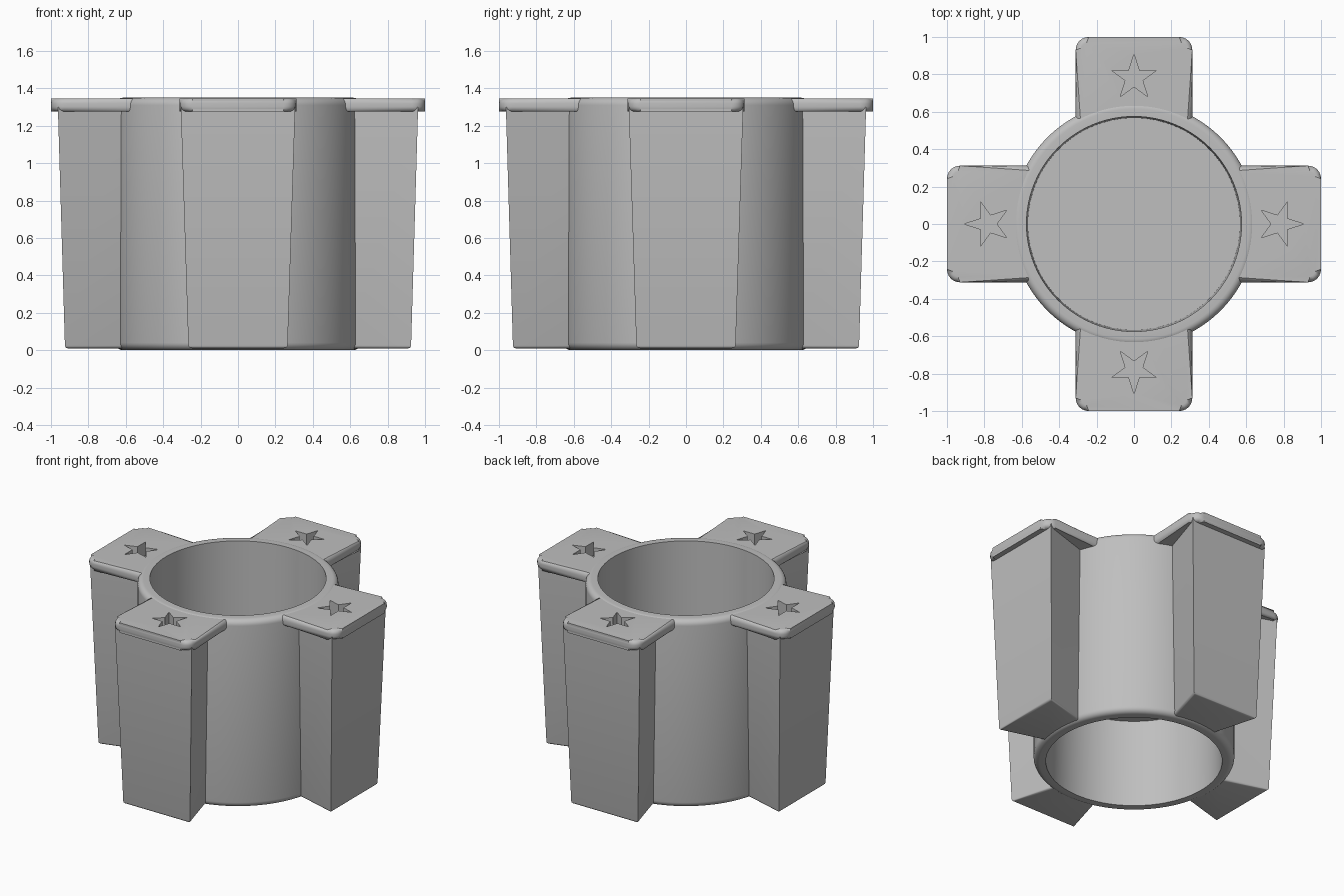
import bpy, bmesh, math
from mathutils import Matrix, Vector

if "Cube" in bpy.data.objects:
    bpy.data.objects.remove(bpy.data.objects["Cube"])

grey = bpy.data.materials.new("mid grey")
grey.use_nodes = True
colour = (0.52, 0.52, 0.52, 1)
grey.diffuse_color = colour
grey.node_tree.nodes["Principled BSDF"].inputs["Base Color"].default_value = colour


def arc(cx, cy, r, start, end, steps):
    """Points on an arc, angles in degrees."""
    angles = [math.radians(start + (end - start) * i / steps) for i in range(steps + 1)]
    return [(cx + r * math.cos(a), cy + r * math.sin(a)) for a in angles]


def make_object(name, bm, turn=0):
    bmesh.ops.recalc_face_normals(bm, faces=bm.faces)
    bm.transform(Matrix.Rotation(turn, 4, 'Z'))
    mesh = bpy.data.meshes.new(name)
    bm.to_mesh(mesh)
    bm.free()
    mesh.materials.append(grey)
    ob = bpy.data.objects.new(name, mesh)
    bpy.context.collection.objects.link(ob)
    return ob


def select_only(ob):
    bpy.ops.object.select_all(action='DESELECT')
    ob.select_set(True)
    bpy.context.view_layer.objects.active = ob


def smooth(ob):
    select_only(ob)
    bpy.ops.object.shade_smooth_by_angle(angle=math.radians(35))


def cut(ob, cutter):
    select_only(ob)
    mod = ob.modifiers.new("star_cut", 'BOOLEAN')
    mod.operation = 'DIFFERENCE'
    mod.solver = 'EXACT'
    mod.object = cutter
    bpy.ops.object.modifier_apply(modifier=mod.name)


def loft(low, z0, high, z1):
    """Closed solid between two outlines with equal point counts."""
    bm = bmesh.new()
    a = [bm.verts.new((x, y, z0)) for x, y in low]
    b = [bm.verts.new((x, y, z1)) for x, y in high]
    bm.faces.new(a)
    bm.faces.new(b)
    for i in range(len(a)):
        j = (i + 1) % len(a)
        bm.faces.new((a[i], a[j], b[j], b[i]))
    return bm


# Round hub: tube with rounded rims and a floor halfway up
INNER, OUTER, TOP, FILLET = 0.575, 0.655, 1.35, 0.04
profile = [(0, 0.63), (0.567, 0.63), (INNER, 0)]
profile += arc(OUTER - FILLET, FILLET, FILLET, -90, 0, 6)
profile += arc(OUTER - FILLET, TOP - FILLET, FILLET, 0, 90, 6)
profile += [(INNER, TOP), (0.567, 0.72), (0, 0.72)]
bm = bmesh.new()
verts = [bm.verts.new((r, 0, z)) for r, z in profile]
edges = [bm.edges.new(pair) for pair in zip(verts, verts[1:])]
bmesh.ops.spin(bm, geom=verts + edges, cent=(0, 0, 0), axis=(0, 0, 1),
               angle=math.tau, steps=96)
bmesh.ops.remove_doubles(bm, verts=bm.verts, dist=0.0001)
smooth(make_object("hub", bm))


def wedge(x_out, half):
    """Arm section whose sides run towards the hub axis."""
    x_in = 0.6
    h_in = half * x_in / x_out
    return [(x_in, -h_in), (x_out, -half), (x_out, half), (x_in, h_in)]


def make_arm():
    bm = loft(wedge(0.925, 0.265), 0.01, wedge(0.963, 0.306), 1.3)
    rim = [e for e in bm.edges if all(v.co.z < 0.1 for v in e.verts)
           and max(v.co.x for v in e.verts) > 0.7]
    bmesh.ops.bevel(bm, geom=rim, offset=0.015, segments=3, affect='EDGES', profile=0.5)
    return bm


def make_lid():
    half, r, seat = 0.312, 0.07, 0.6
    reach = math.degrees(math.asin(half / seat))
    outline = arc(1 - r, r - half, r, -90, 0, 6) + arc(1 - r, half - r, r, 0, 90, 6)
    outline += arc(0, 0, seat, reach, -reach, 16)
    bm = loft(outline, 1.275, outline, 1.346)
    rim = [e for e in bm.edges if abs(e.verts[0].co.z - e.verts[1].co.z) < 0.001
           and max(v.co.xy.length for v in e.verts) > seat + 0.01]
    bmesh.ops.bevel(bm, geom=rim, offset=0.028, segments=5, affect='EDGES', profile=0.5)
    return bm


def make_star():
    points = []
    for i in range(10):
        r = 0.125 if i % 2 == 0 else 0.048
        a = i * math.pi / 5
        points.append((0.782 + r * math.cos(a), r * math.sin(a)))
    return loft(points, 1.25, points, 1.4)


# Four wedge arms, each under a rounded lid with a sunken star
for k, side in enumerate(("left", "back", "right", "front")):
    turn = k * math.pi / 2
    arm = make_object(side + "_arm", make_arm(), turn)
    lid = make_object(side + "_lid", make_lid(), turn)
    star = make_object(side + "_star_cutter", make_star(), turn)
    star.hide_render = True
    for part in (arm, lid):
        cut(part, star)
        smooth(part)
    bpy.data.objects.remove(star)
